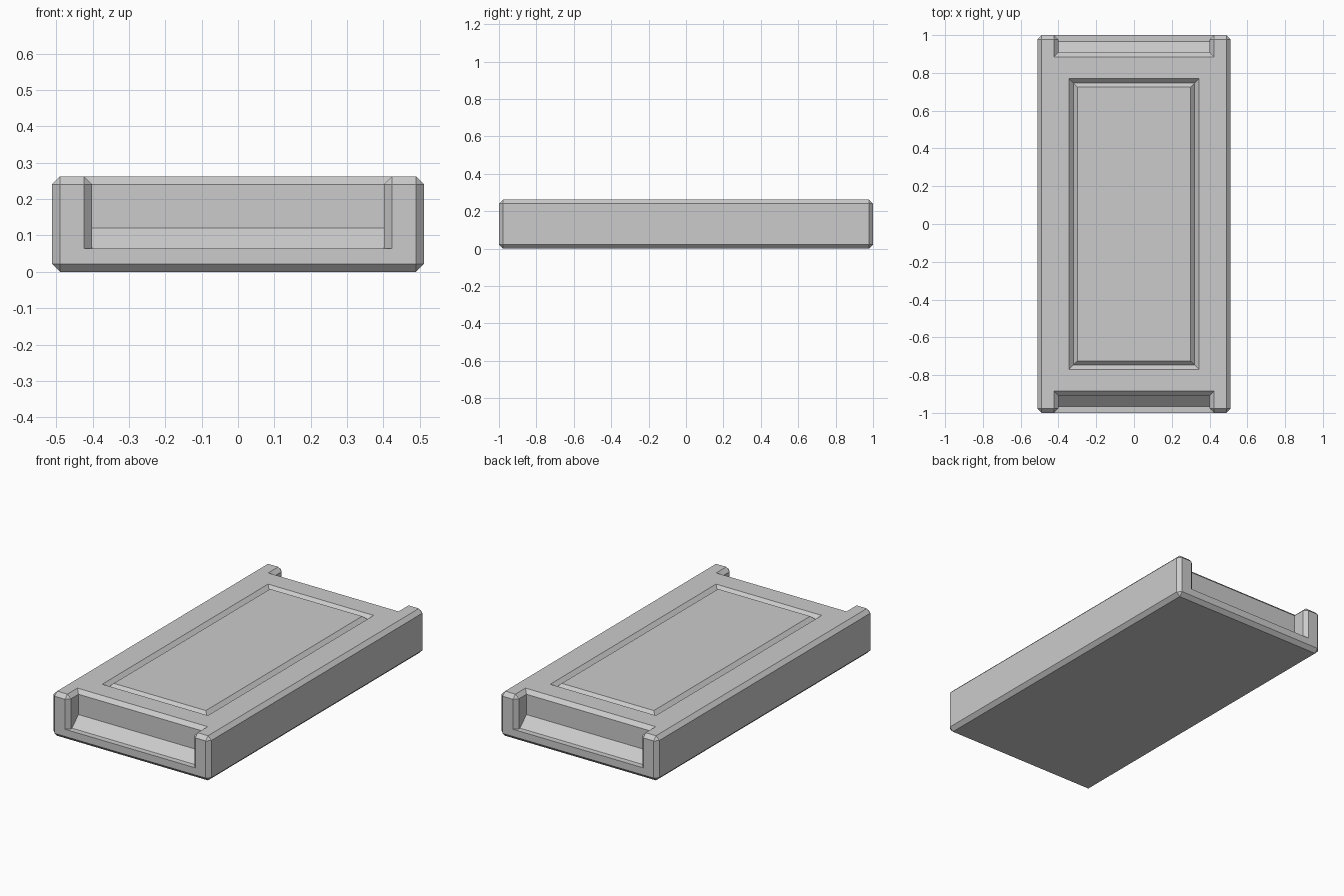
import bpy
import bmesh

if "Cube" in bpy.data.objects:
    bpy.data.objects.remove(bpy.data.objects["Cube"], do_unlink=True)

HALF_W, HALF_L, HEIGHT = 0.512, 1.0, 0.262
CH = 0.022           # chamfer width
NOTCH = 0.401        # half width of the end notches

grey = bpy.data.materials.new("plain_grey")
grey.use_nodes = True
colour = (0.6, 0.6, 0.6, 1)
grey.diffuse_color = colour
grey.node_tree.nodes["Principled BSDF"].inputs["Base Color"].default_value = colour


def add_object(name, bm):
    bmesh.ops.recalc_face_normals(bm, faces=bm.faces)
    mesh = bpy.data.meshes.new(name)
    bm.to_mesh(mesh)
    bm.free()
    mesh.materials.append(grey)
    ob = bpy.data.objects.new(name, mesh)
    bpy.context.scene.collection.objects.link(ob)
    return ob


def side_rail(name, side):
    """Full-length box with every edge chamfered."""
    bm = bmesh.new()
    bmesh.ops.create_cube(bm, size=1)
    bmesh.ops.scale(bm, vec=(HALF_W - NOTCH, 2 * HALF_L, HEIGHT), verts=bm.verts)
    bmesh.ops.translate(bm, vec=(side * (HALF_W + NOTCH) / 2, 0, HEIGHT / 2), verts=bm.verts)
    bmesh.ops.bevel(bm, geom=bm.edges[:], offset=CH, segments=1, profile=0.5, affect='EDGES')
    return add_object(name, bm)


def centre_block(name):
    """Stepped profile in y and z, mirrored front to back and extruded across."""
    half = [(HALF_L - CH, 0), (HALF_L, CH), (HALF_L, 0.064), (0.967, 0.064),
            (0.907, 0.121), (0.907, HEIGHT - CH), (0.907 - CH, HEIGHT)]
    outline = half + [(-y, z) for y, z in reversed(half)]
    reach = NOTCH + 0.05
    bm = bmesh.new()
    face = bm.faces.new([bm.verts.new((-reach, y, z)) for y, z in outline])
    new = bmesh.ops.extrude_face_region(bm, geom=[face])["geom"]
    bmesh.ops.translate(bm, vec=(2 * reach, 0, 0),
                        verts=[v for v in new if isinstance(v, bmesh.types.BMVert)])
    return add_object(name, bm)


def groove_ring(name):
    """Rectangular ring of V section that cuts the panel outline."""
    over = 0.01
    bm = bmesh.new()
    loops = []
    for grow, z in ((CH + over, HEIGHT + over), (0, HEIGHT - CH), (-CH - over, HEIGHT + over)):
        x, y = 0.321 + grow, 0.747 + grow
        loops.append([bm.verts.new((sx * x, sy * y, z))
                      for sx, sy in ((-1, -1), (1, -1), (1, 1), (-1, 1))])
    for i in range(3):
        a, b = loops[i], loops[(i + 1) % 3]
        for j in range(4):
            k = (j + 1) % 4
            bm.faces.new((a[j], a[k], b[k], b[j]))
    return add_object(name, bm)


# Join the rails to the centre, then cut the panel groove
body = centre_block("panelled_slab")
steps = [(side_rail("left_rail", 1), 'UNION'),
         (side_rail("right_rail", -1), 'UNION'),
         (groove_ring("groove_cutter"), 'DIFFERENCE')]
for part, operation in steps:
    part.hide_render = True
    mod = body.modifiers.new(part.name, 'BOOLEAN')
    mod.object, mod.operation, mod.solver = part, operation, 'EXACT'

# Apply the modifiers and drop the helper parts
bpy.context.view_layer.update()
result = bpy.data.meshes.new_from_object(body.evaluated_get(bpy.context.evaluated_depsgraph_get()))
body.modifiers.clear()
body.data = result
for part, _ in steps:
    bpy.data.objects.remove(part, do_unlink=True)

# Merge coplanar pieces into clean flat faces
bm = bmesh.new()
bm.from_mesh(result)
bmesh.ops.remove_doubles(bm, verts=bm.verts, dist=0.0001)
bmesh.ops.dissolve_limit(bm, angle_limit=0.01, verts=bm.verts, edges=bm.edges)
bm.to_mesh(result)
bm.free()
